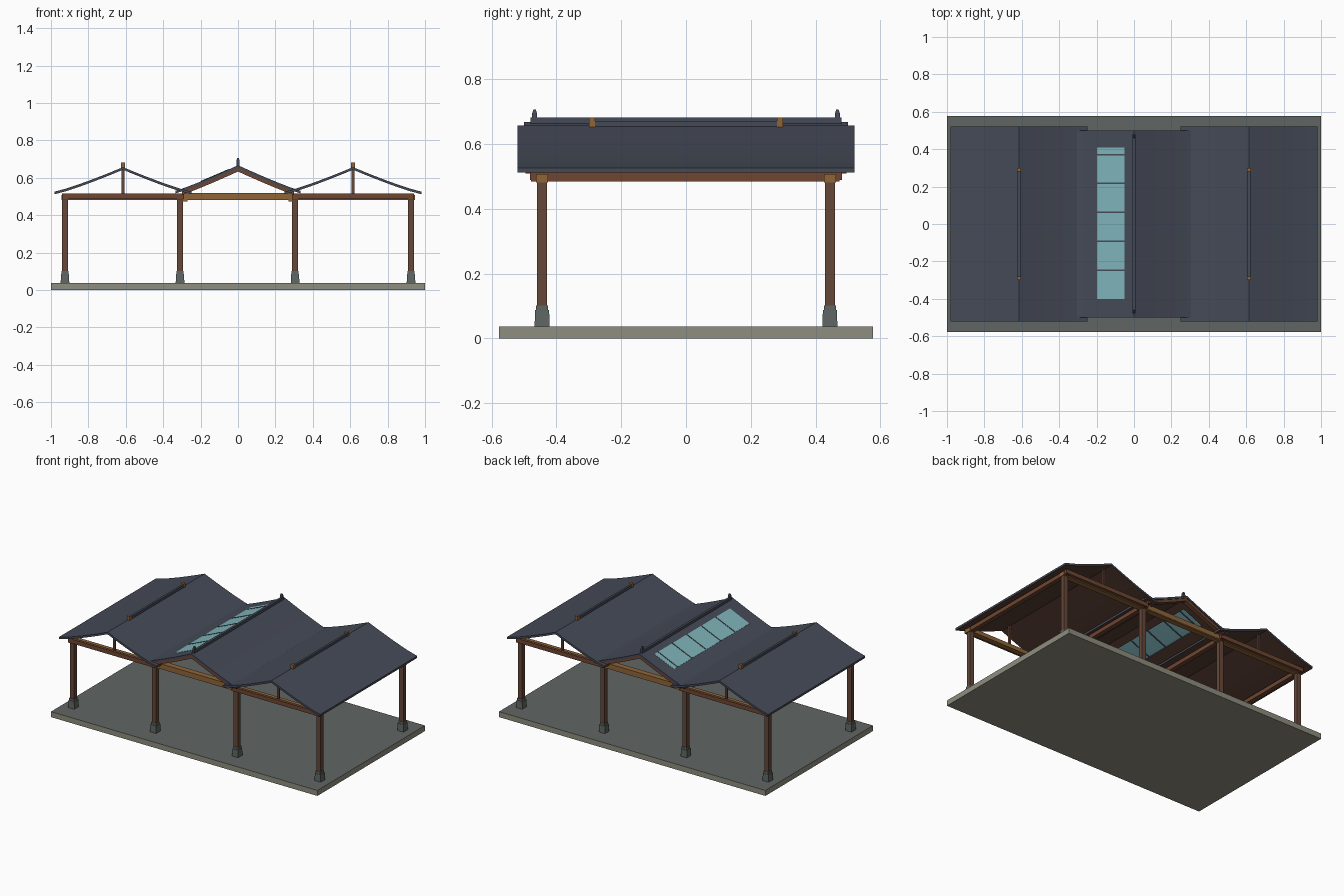
import bpy, bmesh, math

if "Cube" in bpy.data.objects:
    bpy.data.objects.remove(bpy.data.objects["Cube"])


def mat(name, hexa):
    def lin(c):
        c /= 255
        return c / 12.92 if c <= 0.04045 else ((c + 0.055) / 1.055) ** 2.4
    m = bpy.data.materials.new(name)
    m.diffuse_color = (*[lin(int(hexa[i:i + 2], 16)) for i in (0, 2, 4)], 1)
    m.use_nodes = True
    m.node_tree.nodes["Principled BSDF"].inputs["Base Color"].default_value = m.diffuse_color
    return m


SLATE = mat("slate_roof", "454A57")
LINING = mat("dark_lining", "553B31")
POST = mat("post_wood", "654839")
BEAM = mat("beam_wood", "6E4632")
TAN = mat("tan_wood", "8E6539")
GLASS = mat("skylight_glass", "7FB4BA")
STONE = mat("footing_stone", "5F6664")
FLOOR = mat("paved_floor", "60656 4".replace(" ", ""))
EDGE = mat("slab_edge", "8F8D80")


def finish(name, bm, mats, rule=None):
    bmesh.ops.recalc_face_normals(bm, faces=bm.faces)
    bm.normal_update()
    if rule:
        for f in bm.faces:
            f.material_index = rule(f)
    me = bpy.data.meshes.new(name)
    bm.to_mesh(me)
    bm.free()
    for m in mats:
        me.materials.append(m)
    ob = bpy.data.objects.new(name, me)
    bpy.context.collection.objects.link(ob)
    return ob


def box(name, x0, x1, y0, y1, z0, z1, mats, rule=None, taper=1.0):
    bm = bmesh.new()
    bmesh.ops.create_cube(bm, size=1)
    for v in bm.verts:
        k = taper if v.co.z > 0 else 1
        v.co = ((x0 + x1) / 2 + v.co.x * k * (x1 - x0),
                (y0 + y1) / 2 + v.co.y * k * (y1 - y0),
                z0 if v.co.z < 0 else z1)
    return finish(name, bm, mats, rule)


def post(name, x, y, w, z0, z1, m, taper=1.0):
    return box(name, x - w / 2, x + w / 2, y - w / 2, y + w / 2, z0, z1, [m], None, taper)


def slope(cx, half, eave, ridge, power):
    # gently sagging gable profile
    return lambda x: eave + (ridge - eave) * max(0, 1 - abs(x - cx) / half) ** power


def sheet(name, prof, x0, x1, y0, y1, thick, mats, ridge=None, drop=0.0, n=6):
    # curved sheet following the profile, lower faces take the second colour
    stops = [x0, x1] if ridge is None else [x0, ridge, x1]
    xs = [x0]
    for a, b in zip(stops, stops[1:]):
        xs += [a + (b - a) * i / n for i in range(1, n + 1)]
    bm = bmesh.new()
    rows = [[bm.verts.new((x, y, prof(x) - drop - d))
             for y, d in ((y0, 0), (y1, 0), (y1, thick), (y0, thick))] for x in xs]
    for a, b in zip(rows, rows[1:]):
        for i in range(4):
            j = (i + 1) % 4
            bm.faces.new((a[i], a[j], b[j], b[i]))
    bm.faces.new(rows[0])
    bm.faces.new(rows[-1])
    return finish(name, bm, mats, lambda f: int(f.normal.z < -0.5 and len(mats) > 1))


# floor slab
box("floor_slab", -1, 1, -0.577, 0.577, 0, 0.037, [EDGE, FLOOR],
    lambda f: int(f.normal.z > 0.5))

# posts on stone footings
PX, PY = (-0.925, -0.31, 0.305, 0.925), 0.444
for x in PX:
    for y in (-PY, PY):
        post("footing", x, y, 0.046, 0.037, 0.087, STONE, 0.95)
        post("footing_collar", x, y, 0.037, 0.087, 0.102, STONE)
        post("post", x, y, 0.031, 0.102, 0.49, POST)

# beams along the depth, over each row of posts
for x in PX:
    box("side_beam", x - 0.015, x + 0.015, -0.478, 0.474, 0.484, 0.512, [BEAM])

# tie beams across, wing boards and brackets
for s in (-1, 1):
    y = s * PY
    box("tie_beam", -0.945, 0.945, y - 0.018, y + 0.018, 0.481, 0.508, [TAN])
    box("centre_tie_beam", -0.29, 0.29, y - 0.02, y + 0.02, 0.486, 0.518, [TAN])
    for w in (-1, 1):
        a, b = sorted((w * 0.29, w * 0.94))
        ya, yb = sorted((s * 0.462, s * 0.482))
        box("wing_board", a, b, ya, yb, 0.488, 0.516, [BEAM])
        a, b = sorted((w * 0.27, w * 0.305))
        box("bracket", a, b, y - 0.014, y + 0.014, 0.474, 0.486, [TAN])
        # king post under each wing ridge
        post("king_post", w * 0.615, y, 0.014, 0.505, 0.645, POST)

# wing roofs with short ridge bars
for w in (-1, 1):
    c = w * 0.615
    wing = slope(c, 0.366, 0.526, 0.657, 1.17)
    sheet("wing_roof", wing, c - 0.366, c + 0.366, -0.52, 0.52, 0.014,
          [SLATE, LINING], ridge=c)
    box("wing_ridge_bar", c - 0.007, c + 0.007, -0.29, 0.29, 0.652, 0.671, [SLATE])
    for y in (-0.29, 0.29):
        post("ridge_knob", c, y, 0.02, 0.652, 0.681, TAN)

# centre roof, left open where the skylight sits
mid = slope(0, 0.34, 0.529, 0.667, 1.12)
GX0, GX1, GY0, GY1 = -0.197, -0.05, -0.40, 0.41
two = [SLATE, LINING]
sheet("centre_roof_lower_left", mid, -0.335, GX0, -0.5, 0.5, 0.014, two)
sheet("centre_roof_right", mid, GX1, 0.335, -0.5, 0.5, 0.014, two, ridge=0)
sheet("centre_roof_front_strip", mid, GX0, GX1, -0.5, GY0, 0.014, two)
sheet("centre_roof_back_strip", mid, GX0, GX1, GY1, 0.5, 0.014, two)
sheet("skylight_glass", mid, GX0, GX1, GY0, GY1, 0.008, [GLASS], drop=-0.001)
for y in (-0.247, -0.092, 0.063, 0.217, 0.371):
    sheet("skylight_bar", mid, GX0, GX1, y - 0.004, y + 0.004, 0.014, [SLATE], drop=-0.003)

# gable rafters under the centre roof
for y in (-0.48, 0.48):
    sheet("gable_rafter", mid, -0.3, 0.3, y - 0.015, y + 0.015, 0.02, [BEAM],
          ridge=0, drop=0.0135)

# centre ridge cap and finials
box("centre_ridge_cap", -0.008, 0.008, -0.48, 0.48, 0.655, 0.681, [SLATE])
for y in (-0.467, 0.467):
    post("finial", 0, y, 0.015, 0.66, 0.695, SLATE)
    post("finial_tip", 0, y, 0.015, 0.695, 0.706, SLATE, 0.5)
